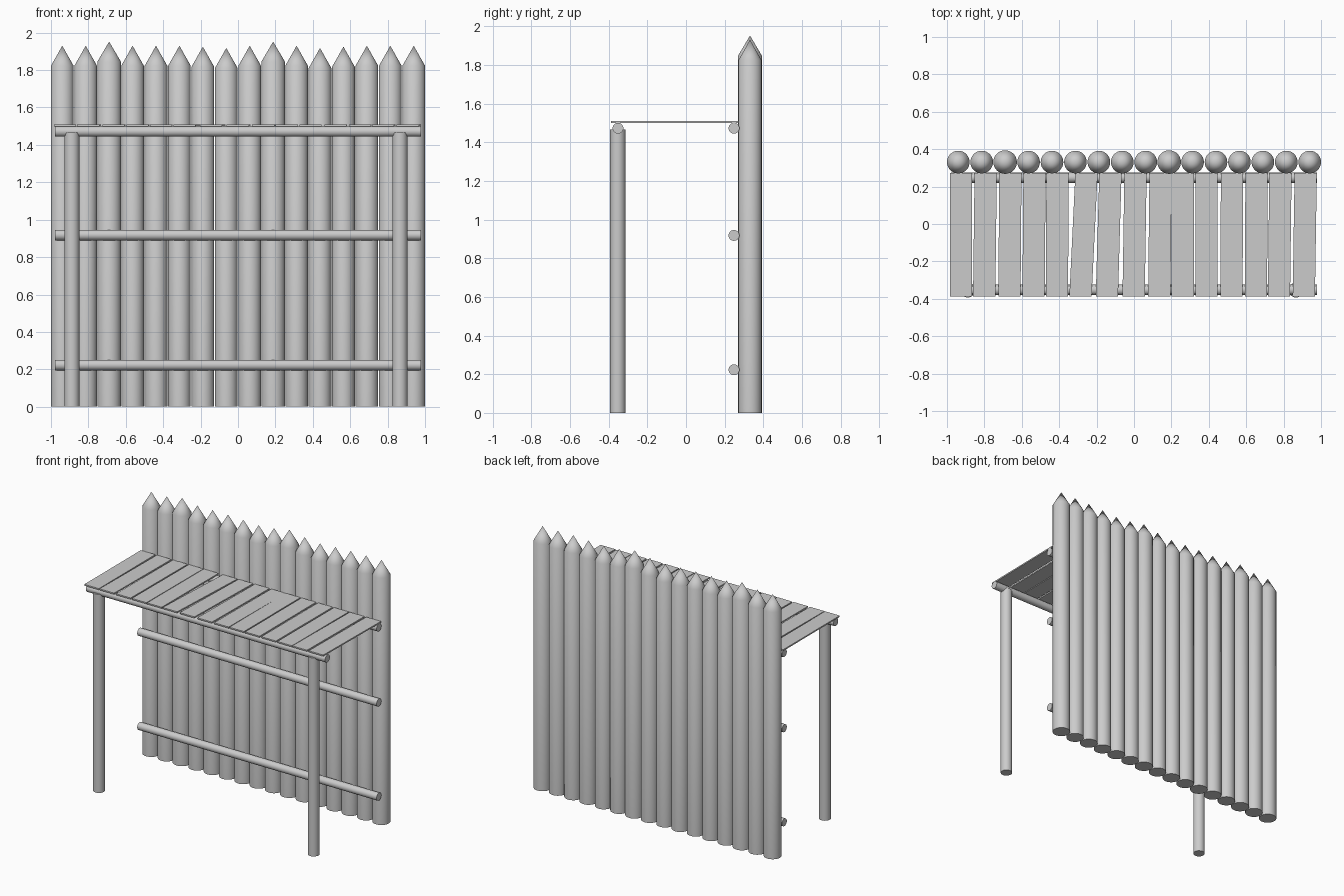
import bpy, bmesh, math
from mathutils import Matrix

if "Cube" in bpy.data.objects:
    bpy.data.objects.remove(bpy.data.objects["Cube"])

wood = bpy.data.materials.new("plain grey wood")
wood.diffuse_color = (0.6, 0.6, 0.6, 1)
wood.use_nodes = True
wood.node_tree.nodes["Principled BSDF"].inputs["Base Color"].default_value = wood.diffuse_color


def finish(name, bm):
    bmesh.ops.recalc_face_normals(bm, faces=bm.faces)
    mesh = bpy.data.meshes.new(name)
    bm.to_mesh(mesh)
    bm.free()
    mesh.materials.append(wood)
    ob = bpy.data.objects.new(name, mesh)
    bpy.context.collection.objects.link(ob)
    bpy.context.view_layer.objects.active = ob
    ob.select_set(True)
    bpy.ops.object.shade_smooth_by_angle(angle=math.radians(35))
    ob.select_set(False)
    return ob


def cone(bm, r1, r2, depth, matrix, caps=True):
    bmesh.ops.create_cone(bm, cap_ends=caps, segments=32, radius1=r1,
                          radius2=r2, depth=depth, matrix=matrix)


# Palisade logs: round shafts with pointed tips
tips = [1.93, 1.93, 1.952, 1.93, 1.93, 1.93, 1.925, 1.918,
        1.93, 1.952, 1.93, 1.918, 1.925, 1.93, 1.93, 1.93]
for i, tip in enumerate(tips):
    r = 0.063 if tip > 1.94 else 0.0605
    x = -0.9395 + i * 0.12527
    shoulder = tip - 0.107
    bm = bmesh.new()
    at = Matrix.Translation
    cone(bm, r, r, shoulder, at((x, 0.331, shoulder / 2)))
    bmesh.ops.delete(bm, geom=[f for f in bm.faces if f.normal.z > 0.9], context='FACES')
    cone(bm, r, 0, tip - shoulder, at((x, 0.331, (tip + shoulder) / 2)), False)
    bmesh.ops.remove_doubles(bm, verts=bm.verts, dist=0.0005)
    finish(f"palisade_log_{i + 1}", bm)

# Horizontal rails on the wall and the beam over the posts
for name, y, z in (("lower_rail", 0.248, 0.223), ("middle_rail", 0.248, 0.918),
                   ("upper_rail", 0.248, 1.472), ("front_beam", -0.352, 1.472)):
    bm = bmesh.new()
    cone(bm, 0.028, 0.028, 1.955,
         Matrix.Translation((0, y, z)) @ Matrix.Rotation(math.pi / 2, 4, 'Y'))
    finish(name, bm)

# Front support posts
for name, x in (("left_post", -0.888), ("right_post", 0.866)):
    bm = bmesh.new()
    cone(bm, 0.04, 0.04, 1.465, Matrix.Translation((x, -0.353, 0.7325)))
    finish(name, bm)

# Walkway planks: centre at the wall end, and sideways lean towards the front
planks = [(-0.925, 0), (-0.793, -0.008), (-0.661, -0.005), (-0.532, -0.005),
          (-0.409, -0.003), (-0.254, -0.032), (-0.126, -0.019), (0.008, -0.01),
          (0.142, -0.007), (0.26, 0), (0.388, 0), (0.524, -0.003),
          (0.655, -0.003), (0.783, -0.008), (0.918, -0.01)]
for i, (x, lean) in enumerate(planks):
    bm = bmesh.new()
    bmesh.ops.create_cube(bm, size=1)
    for v in bm.verts:
        front = v.co.y < 0
        v.co.x = x + v.co.x * 0.119 + (lean if front else 0)
        v.co.y = -0.387 if front else 0.272
        v.co.z = 1.504 + v.co.z * 0.01
    finish(f"walkway_plank_{i + 1}", bm)
